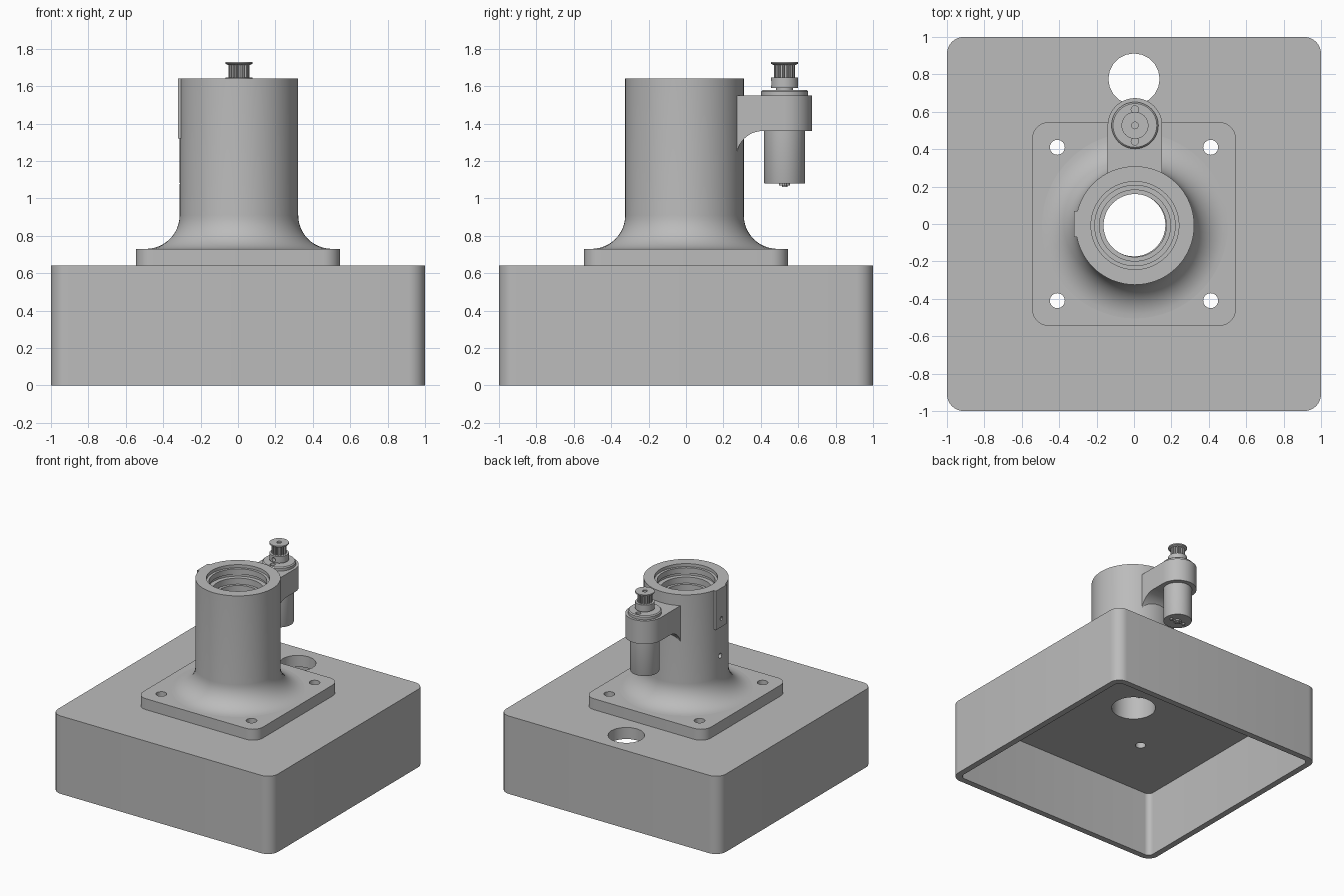
import bpy, bmesh, math
from mathutils import Matrix, Vector

if "Cube" in bpy.data.objects:
    bpy.data.objects.remove(bpy.data.objects["Cube"], do_unlink=True)

grey = bpy.data.materials.new("plain grey")
grey.use_nodes = True
GREY = (0.5, 0.5, 0.5, 1)
grey.diffuse_color = GREY
grey.node_tree.nodes["Principled BSDF"].inputs["Base Color"].default_value = GREY


def finish(bm, name):
    bmesh.ops.recalc_face_normals(bm, faces=bm.faces)
    mesh = bpy.data.meshes.new(name)
    bm.to_mesh(mesh)
    bm.free()
    mesh.materials.append(grey)
    ob = bpy.data.objects.new(name, mesh)
    bpy.context.collection.objects.link(ob)
    return ob


def prism(name, points, offset):
    """Extrude a flat outline of 3D points along an offset."""
    bm = bmesh.new()
    face = bm.faces.new([bm.verts.new(p) for p in points])
    new = bmesh.ops.extrude_face_region(bm, geom=[face], use_keep_orig=True)
    moved = [g for g in new["geom"] if isinstance(g, bmesh.types.BMVert)]
    bmesh.ops.translate(bm, vec=Vector(offset), verts=moved)
    return finish(bm, name)


def arc(cx, cy, r, start, end, steps):
    angles = [math.radians(start + (end - start) * i / steps) for i in range(steps + 1)]
    return [(cx + r * math.cos(a), cy + r * math.sin(a)) for a in angles]


def rounded_plate(name, half, r, z0, z1):
    c = half - r
    outline = []
    for i, (sx, sy) in enumerate([(1, 1), (-1, 1), (-1, -1), (1, -1)]):
        outline += arc(sx * c, sy * c, r, 90 * i, 90 * i + 90, 8)
    return prism(name, [(x, y, z0) for x, y in outline], (0, 0, z1 - z0))


def lathe(name, profile, x, y, closed=False, steps=48):
    """Spin (radius, height) points about a vertical axis."""
    bm = bmesh.new()
    verts = [bm.verts.new((r, 0, z)) for r, z in profile]
    pairs = list(zip(verts, verts[1:]))
    if closed:
        pairs.append((verts[-1], verts[0]))
    edges = [bm.edges.new(p) for p in pairs]
    bmesh.ops.spin(bm, geom=verts + edges, cent=(0, 0, 0), axis=(0, 0, 1),
                   angle=math.tau, steps=steps)
    bmesh.ops.remove_doubles(bm, verts=bm.verts, dist=1e-5)
    bmesh.ops.translate(bm, vec=(x, y, 0), verts=bm.verts)
    return finish(bm, name)


def rod(name, centre, r, length, axis="Z", sides=32):
    bm = bmesh.new()
    turn = {"Z": Matrix(), "X": Matrix.Rotation(math.pi / 2, 4, "Y"),
            "Y": Matrix.Rotation(math.pi / 2, 4, "X")}[axis]
    bmesh.ops.create_cone(bm, cap_ends=True, segments=sides, radius1=r, radius2=r,
                          depth=length, matrix=Matrix.Translation(centre) @ turn)
    return finish(bm, name)


def cut(ob, cutters):
    for c in cutters:
        c.hide_render = True
        mod = ob.modifiers.new("cut", "BOOLEAN")
        mod.operation = "DIFFERENCE"
        mod.solver = "EXACT"
        mod.object = c
        bpy.context.view_layer.objects.active = ob
        bpy.ops.object.modifier_apply(modifier=mod.name)
        bpy.data.objects.remove(c, do_unlink=True)


def mounting_holes():
    holes = [rod("hole", (sx * 0.41, sy * 0.41, 0.64), 0.04, 0.5, sides=24)
             for sx in (-1, 1) for sy in (-1, 1)]
    return holes + [rod("bore", (0, -0.005, 0.64), 0.168, 0.5, sides=40)]


# Hollow base box, open underneath
base = rounded_plate("base_box", 1, 0.09, 0, 0.64)
cut(base, [rounded_plate("cavity", 0.95, 0.045, -0.1, 0.545)]
    + mounting_holes() + [rod("cable_hole", (0, 0.775, 0.6), 0.137, 0.4, sides=20)])

# Square mounting flange
flange = rounded_plate("mounting_flange", 0.545, 0.09, 0.64, 0.73)
cut(flange, mounting_holes())

# Flared tube with stepped bearing seat at its mouth
TX, TY, R = 0.005, -0.008, 0.317
flare = arc(R + 0.18, 0.91, 0.18, 270, 180, 12)
bore = [(0.235, 1.64), (0.235, 1.615), (0.215, 1.615), (0.215, 1.57),
        (0.225, 1.57), (0.225, 1.55), (0.19, 1.55), (0.19, 1.5),
        (0.168, 1.5), (0.168, 0.73)]
tube = lathe("flared_tube", flare + [(R, 1.64)] + bore, TX, TY, closed=True, steps=64)

# Flat pad on the tube's side, with a screw hole
pad = prism("side_pad", [(-0.322, -0.07, 1.32), (-0.28, -0.07, 1.32),
                         (-0.28, 0.07, 1.32), (-0.322, 0.07, 1.32)], (0, 0, 0.32))
cut(pad, [rod("pad_hole", (-0.32, 0, 1.39), 0.016, 0.06, "X", 16)])
cut(tube, [rod("side_hole", (-0.31, 0, 1.08), 0.02, 0.1, "X", 16)])

# Motor arm: rounded bracket with a curved web below
MX, MY, W = 0.005, 0.527, 0.146
plan = [(MX + W, 0.25)] + arc(MX, MY, W, 0, 180, 24) + [(MX - W, 0.25)]
arm = prism("motor_arm", [(x, y, 1.36) for x, y in plan], (0, 0, 0.19))
web_side = [(0.25, 1.22), (0.25, 1.36)] + arc(0.41, 1.22, 0.14, 90, 180, 12)
web = prism("arm_web", [(MX - W, y, z) for y, z in web_side], (2 * W, 0, 0))

# Motor body and its rear boss
motor = lathe("motor_body", [(0, 1.062), (0.015, 1.062), (0.015, 1.07), (0.03, 1.07),
                             (0.03, 1.08), (0.108, 1.08), (0.11, 1.085), (0.11, 1.4),
                             (0, 1.4)], MX, MY)
for s in (-1, 1):
    rod("motor_terminal", (MX + s * 0.06, MY, 1.076), 0.012, 0.02, sides=12)

# Front collar with two screw holes
collar = lathe("motor_collar", [(0, 1.54), (0.125, 1.54), (0.125, 1.572), (0.117, 1.58),
                                (0, 1.58)], MX, MY)
cut(collar, [rod("screw_hole", (MX, MY + s * 0.085, 1.58), 0.02, 0.05, sides=20)
             for s in (-1, 1)])

# Pulley: hub with grub screw hole, toothed drum, top rim
hub = lathe("pulley_hub", [(0, 1.57), (0.045, 1.57), (0.045, 1.59), (0.072, 1.59),
                           (0.072, 1.645), (0, 1.645)], MX, MY)
cut(hub, [rod("grub_hole", (MX, MY - 0.07, 1.615), 0.016, 0.06, "Y", 16)])
TEETH = 16
teeth = []
for i in range(TEETH):
    for k, r in ((0, 0.056), (0.45, 0.056), (0.55, 0.045), (0.9, 0.045)):
        a = math.tau * (i + k) / TEETH
        teeth.append((MX + r * math.cos(a), MY + r * math.sin(a), 1.645))
prism("pulley_teeth", teeth, (0, 0, 0.07))
rim = lathe("pulley_rim", [(0, 1.712), (0.058, 1.712), (0.072, 1.72), (0.072, 1.73),
                           (0, 1.73)], MX, MY)
cut(rim, [rod("shaft_hole", (MX, MY, 1.73), 0.018, 0.02, sides=20)])

# Smooth curved parts while keeping hard edges
bpy.ops.object.select_all(action="DESELECT")
for ob in bpy.context.collection.objects:
    if ob.type == "MESH" and grey.name in ob.data.materials:
        ob.select_set(True)
        bpy.context.view_layer.objects.active = ob
bpy.ops.object.shade_smooth_by_angle(angle=math.radians(30))
